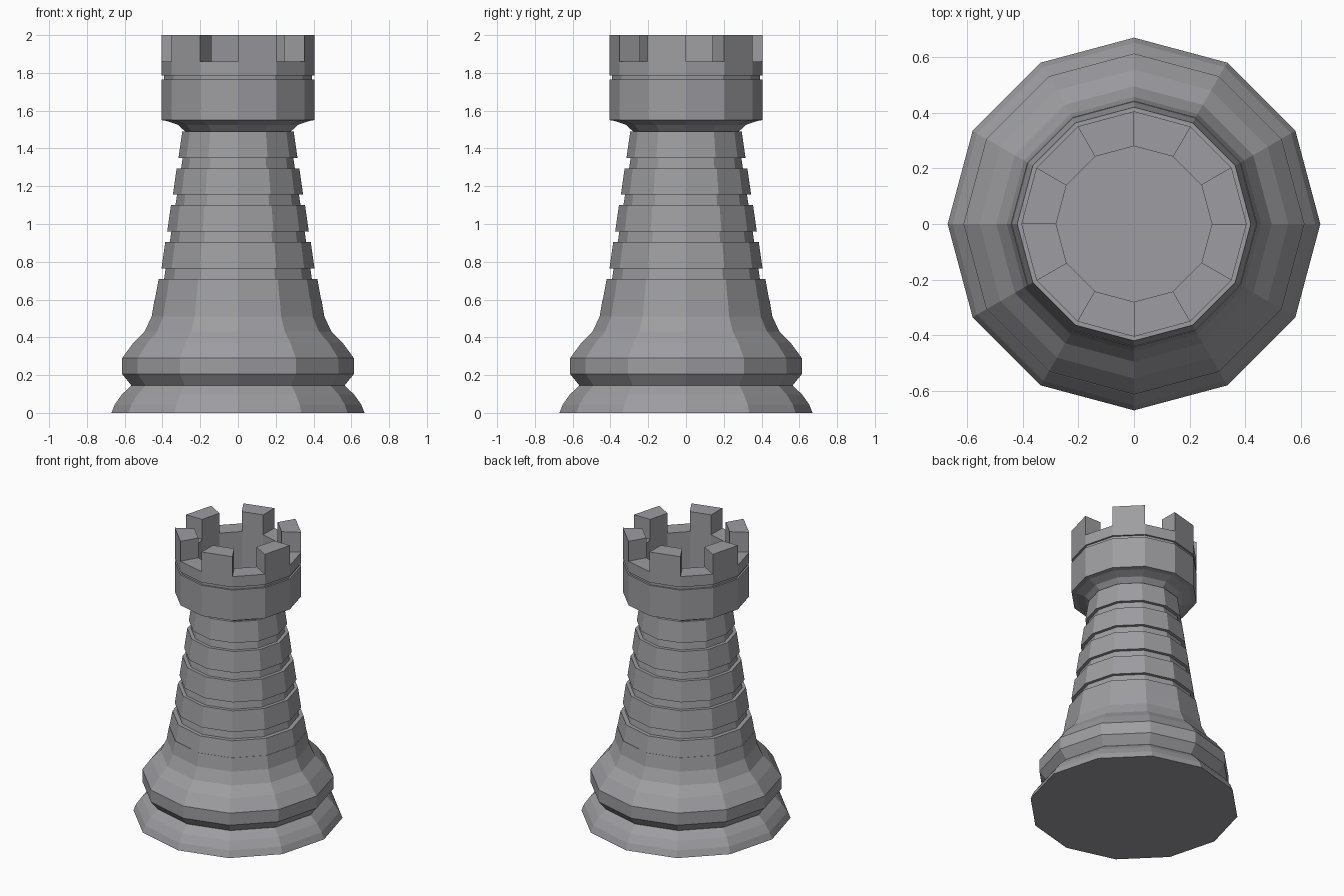
import bpy, bmesh, math

if "Cube" in bpy.data.objects:
    bpy.data.objects.remove(bpy.data.objects["Cube"])

SIDES = 12

grey = bpy.data.materials.new("stone grey")
grey.diffuse_color = (0.34, 0.34, 0.36, 1)
grey.use_nodes = True
grey.node_tree.nodes["Principled BSDF"].inputs["Base Color"].default_value = grey.diffuse_color


def lathe(name, profile, finish=None):
    """Spin (radius, z) points into a flat-faced solid; r = 0 ends are capped."""
    bm = bmesh.new()
    rings = []
    for r, z in profile:
        rings.append([bm.verts.new((r * math.cos(2 * math.pi * i / SIDES),
                                    r * math.sin(2 * math.pi * i / SIDES), z))
                      for i in range(SIDES)])
    for a, b in zip(rings, rings[1:]):
        for i in range(SIDES):
            j = (i + 1) % SIDES
            bm.faces.new((a[i], a[j], b[j], b[i]))
    bm.faces.new(rings[0][::-1])
    bm.faces.new(rings[-1])
    if finish:
        finish(bm)
    bmesh.ops.recalc_face_normals(bm, faces=bm.faces)
    mesh = bpy.data.meshes.new(name)
    bm.to_mesh(mesh)
    bm.free()
    mesh.materials.append(grey)
    obj = bpy.data.objects.new(name, mesh)
    bpy.context.collection.objects.link(obj)
    return obj


RIM_Z, TOP_Z = 1.86, 2.0


def raise_merlons(bm):
    """Extrude every other segment of the flat rim into a battlement."""
    picked = []
    for f in bm.faces:
        c = f.calc_center_median()
        if all(abs(v.co.z - RIM_Z) < 1e-4 for v in f.verts):
            segment = int(math.degrees(math.atan2(c.y, c.x)) % 360 // 30)
            if segment % 2 == 1:
                picked.append(f)
    out = bmesh.ops.extrude_discrete_faces(bm, faces=picked)
    for f in out["faces"]:
        for v in f.verts:
            v.co.z = TOP_Z


# Foot and swelling bead
lathe("base", [(0.67, 0), (0.652, 0.045), (0.615, 0.097), (0.565, 0.145),
               (0.565, 0.146), (0.613, 0.205), (0.613, 0.29), (0.555, 0.37),
               (0.495, 0.43), (0.457, 0.51), (0.442, 0.60)])

# Tapering shaft: raised bands separated by shallow grooves
shaft = [(0.44, 0.60), (0.42, 0.71)]
for k in range(4):
    z = 0.71 + 0.195 * k
    r = 0.413 - 0.03 * k
    shaft += [(r - 0.022, z), (r - 0.03, z + 0.055),
              (r - 0.008, z + 0.055), (r - 0.028, z + 0.195)]
lathe("shaft", shaft)

# Flared head with a groove, a hollow top and battlements
lathe("head", [(0.28, 1.49), (0.318, 1.525), (0.375, 1.545), (0.405, 1.55),
               (0.405, 1.765), (0.393, 1.765), (0.393, 1.785),
               (0.405, 1.785), (0.405, RIM_Z), (0.28, RIM_Z), (0.28, 1.57)],
      raise_merlons)
